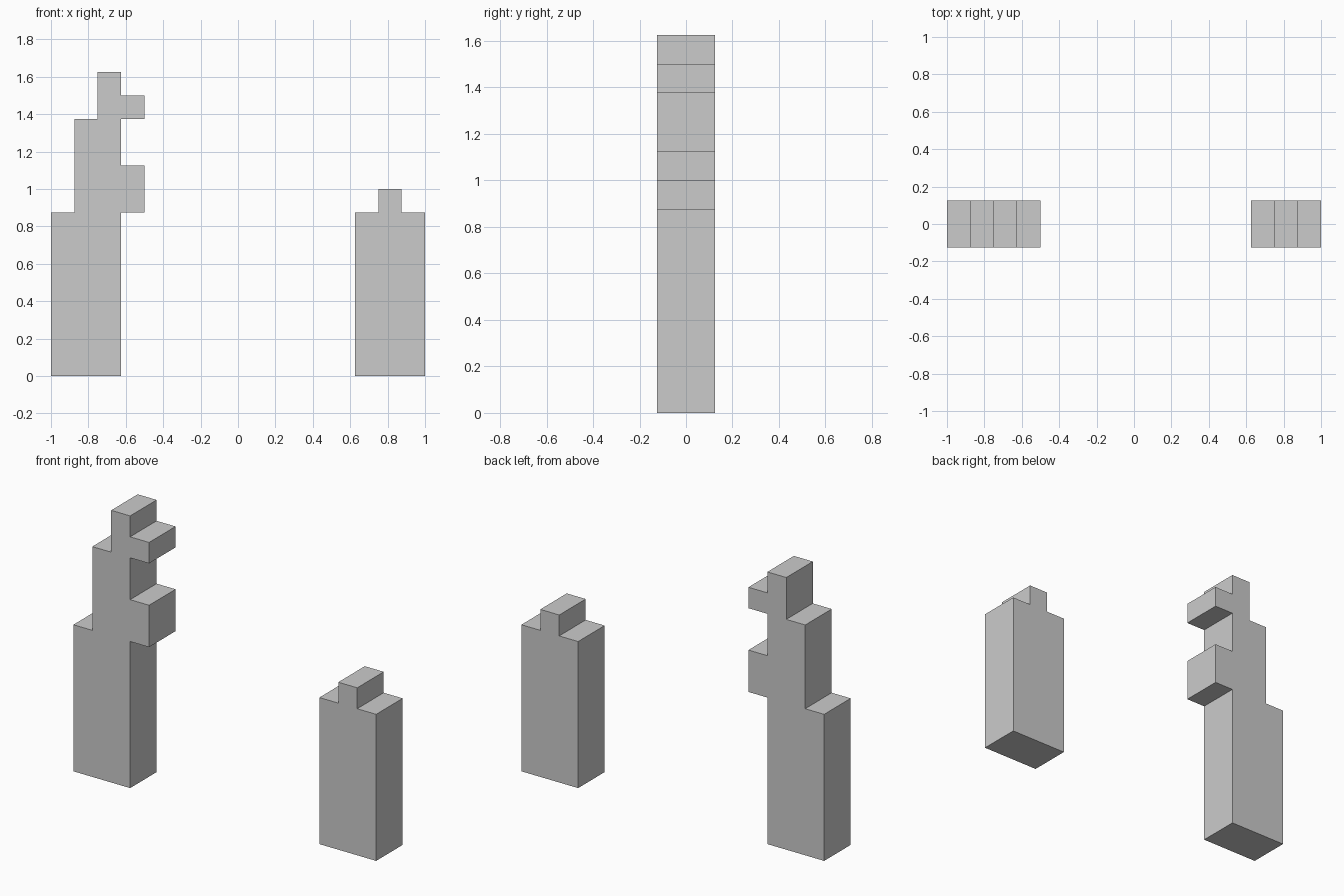
import bpy
import bmesh

if "Cube" in bpy.data.objects:
    bpy.data.objects.remove(bpy.data.objects["Cube"])

U = 0.125  # grid module: every step is a multiple of this


def extrude_outline(name, outline):
    """Extrude an x/z outline (in modules) from y = -U to y = +U."""
    bm = bmesh.new()
    face = bm.faces.new([bm.verts.new((x * U, -U, z * U)) for x, z in outline])
    result = bmesh.ops.extrude_face_region(bm, geom=[face], use_keep_orig=True)
    moved = [v for v in result["geom"] if isinstance(v, bmesh.types.BMVert)]
    bmesh.ops.translate(bm, verts=moved, vec=(0, 2 * U, 0))
    bmesh.ops.recalc_face_normals(bm, faces=bm.faces)
    mesh = bpy.data.meshes.new(name)
    bm.to_mesh(mesh)
    bm.free()
    obj = bpy.data.objects.new(name, mesh)
    bpy.context.collection.objects.link(obj)
    return obj


# Tall broken pillar with two stubs jutting towards the gap
extrude_outline("tall_ruined_pillar", [
    (-8, 0), (-5, 0), (-5, 7), (-4, 7), (-4, 9), (-5, 9), (-5, 11), (-4, 11),
    (-4, 12), (-5, 12), (-5, 13), (-6, 13), (-6, 11), (-7, 11), (-7, 7), (-8, 7),
])

# Short broken pillar with a single raised block on top
extrude_outline("short_ruined_pillar", [
    (5, 0), (8, 0), (8, 7), (7, 7), (7, 8), (6, 8), (6, 7), (5, 7),
])
